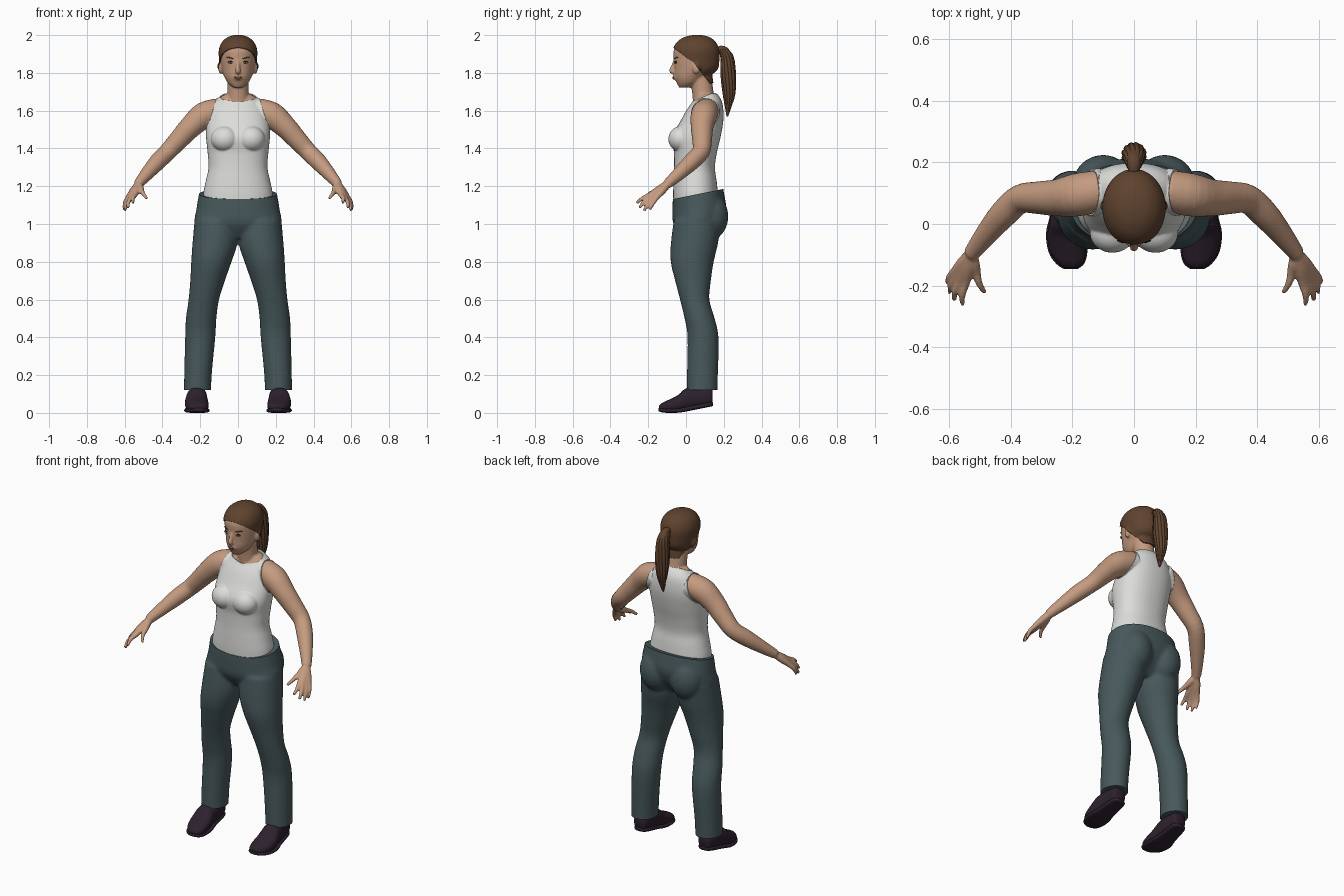
import bpy, bmesh, math, random
from mathutils import Vector, Matrix
from mathutils.bvhtree import BVHTree

cube = bpy.data.objects.get("Cube")
if cube:
    bpy.data.objects.remove(cube, do_unlink=True)
random.seed(4)
X, Y, Z = Vector((1, 0, 0)), Vector((0, 1, 0)), Vector((0, 0, 1))


def material(name, r, g, b):
    m = bpy.data.materials.new(name)
    m.use_nodes = True
    m.diffuse_color = (r, g, b, 1)
    bsdf = m.node_tree.nodes["Principled BSDF"]
    bsdf.inputs["Base Color"].default_value = (r, g, b, 1)
    bsdf.inputs["Roughness"].default_value = 0.8
    return m


SKIN = material("skin", .56, .33, .215)
WHITE = material("white_cloth", .72, .72, .70)
TEAL = material("grey_teal_cloth", .063, .098, .105)
BROWN = material("brown_hair", .115, .056, .028)
LEATHER = material("dark_plum_leather", .026, .015, .026)
LIP = material("lip", .36, .15, .115)
DARK = material("lash_dark", .02, .012, .01)
EYE = material("eye_white", .6, .56, .52)


def smooth_path(pts, steps=4):
    # Catmull-Rom through points that also carry their radii
    n, out = len(pts), []
    for i in range(n - 1):
        p = [pts[max(0, min(n - 1, i + k))] for k in (-1, 0, 1, 2)]
        for s in range(steps):
            t = s / steps
            out.append([b + .5 * t * (c - a + t * (2 * a - 5 * b + 4 * c - d + t * (3 * (b - c) + d - a)))
                        for a, b, c, d in zip(*p)])
    return out + [list(pts[-1])]


def loft(bm, pts, axis=None, ref=X, seg=28, power=1, side=1):
    # rings of (x, y, z, radius, radius) joined into a closed tube
    pts = smooth_path([(p[0] * side, p[1], p[2], p[3], p[-1]) for p in pts])
    rings = []
    for i, (x, y, z, ru, rv) in enumerate(pts):
        a, b = pts[max(i - 1, 0)], pts[min(i + 1, len(pts) - 1)]
        t = axis or (Vector(b[:3]) - Vector(a[:3])).normalized()
        u = (ref - t * ref.dot(t)).normalized()
        v = t.cross(u)
        ring = []
        for k in range(seg):
            w = 2 * math.pi * k / seg
            c, s = math.cos(w), math.sin(w)
            c = math.copysign(abs(c) ** power, c)
            s = math.copysign(abs(s) ** power, s)
            ring.append(bm.verts.new(Vector((x, y, z)) + u * c * ru + v * s * rv))
        rings.append(ring)
    for r, q in zip(rings, rings[1:]):
        for k in range(seg):
            bm.faces.new((r[k], r[(k + 1) % seg], q[(k + 1) % seg], q[k]))
    bm.faces.new(rings[0][::-1])
    bm.faces.new(rings[-1])


def blob(bm, loc, size):
    bmesh.ops.create_uvsphere(bm, u_segments=20, v_segments=12, radius=1,
                              matrix=Matrix.Translation(loc) @ Matrix.Diagonal((*size, 1)))


def finish(bm, name, mat):
    bmesh.ops.recalc_face_normals(bm, faces=bm.faces)
    me = bpy.data.meshes.new(name)
    bm.to_mesh(me)
    bm.free()
    me.materials.clear()
    me.materials.append(mat)
    me.shade_smooth()
    ob = bpy.data.objects.new(name, me)
    bpy.context.collection.objects.link(ob)
    return ob


def fuse(bm, name, mat, voxel, rounds):
    # merge overlapping volumes into one smooth skin
    ob = finish(bm, name, mat)
    mod = ob.modifiers.new("fuse", 'REMESH')
    mod.mode, mod.voxel_size = 'VOXEL', voxel
    mod = ob.modifiers.new("relax", 'SMOOTH')
    mod.factor, mod.iterations = .5, rounds
    deps = bpy.context.evaluated_depsgraph_get()
    me = bpy.data.meshes.new_from_object(ob.evaluated_get(deps))
    ob.modifiers.clear()
    ob.data = me
    me.materials.clear()
    me.materials.append(mat)
    me.shade_smooth()
    return ob


def garment(source, name, mat, planes, keep, thick):
    # shell lifted off the skin, trimmed along clean planes
    bm = bmesh.new()
    bm.from_mesh(source.data)
    for co, no in planes:
        bmesh.ops.bisect_plane(bm, geom=bm.verts[:] + bm.edges[:] + bm.faces[:], plane_co=co, plane_no=no)
    sides = [(Vector(co), Vector(no)) for co, no in planes]
    drop = [f for f in bm.faces
            if not keep([(f.calc_center_median() - c).dot(n) > 0 for c, n in sides])]
    bmesh.ops.delete(bm, geom=drop, context='FACES')
    ob = finish(bm, name, mat)
    mod = ob.modifiers.new("thickness", 'SOLIDIFY')
    mod.thickness, mod.offset = thick, 1
    return ob


# body: torso, neck, head, arms and hands
bm = bmesh.new()
torso = [(1.08, .05, .18, .11), (1.16, .05, .178, .112), (1.23, .048, .164, .108), (1.3, .045, .15, .102),
         (1.38, .05, .155, .108), (1.46, .055, .163, .122), (1.54, .083, .16, .108),
         (1.6, .1, .145, .092), (1.65, .113, .115, .07), (1.685, .11, .075, .052)]
loft(bm, [(0, y, z, rx, ry) for z, y, rx, ry in torso], axis=Z, power=.9, seg=40)
loft(bm, [(0, .1, 1.6, .06), (0, .09, 1.69, .057), (0, .075, 1.8, .057)], axis=Z)
head = [(1.722, -.006, .026, .03), (1.745, .01, .053, .058), (1.78, .025, .073, .085), (1.82, .05, .087, .112),
        (1.87, .053, .094, .118), (1.92, .053, .096, .118), (1.96, .055, .08, .098),
        (1.985, .058, .05, .062), (1.995, .06, .015, .02)]
loft(bm, [(0, y, z, rx, ry) for z, y, rx, ry in head], axis=Z, seg=40)
loft(bm, [(0, -.056, 1.875, .008), (0, -.068, 1.84, .009), (0, -.076, 1.812, .014), (0, -.06, 1.8, .012)])
blob(bm, (0, -.052, 1.775), (.026, .016, .016))
arm = [(.1, .11, 1.6, .066), (.18, .095, 1.575, .07), (.25, .085, 1.515, .06), (.31, .085, 1.45, .053),
       (.37, .08, 1.385, .047), (.425, .03, 1.33, .045), (.48, -.035, 1.268, .036), (.528, -.098, 1.212, .026)]
fingers = [((.545, -.19, 1.155), (.555, -.262, 1.11)), ((.56, -.185, 1.15), (.583, -.247, 1.085)),
           ((.572, -.17, 1.143), (.597, -.222, 1.07)), ((.58, -.152, 1.143), (.604, -.192, 1.076)),
           ((.51, -.16, 1.175), (.483, -.222, 1.135))]
wrist = Vector((.528, -.098, 1.21))
for s in (1, -1):
    blob(bm, (s * .07, -.028, 1.45), (.068, .06, .062))
    blob(bm, (s * .092, .055, 1.825), (.012, .02, .032))
    loft(bm, arm, ref=Y, side=s)
    for knuckle, tip in fingers:
        k, t = Vector(knuckle), Vector(tip)
        mid = k.lerp(t, .55) + Vector((.006, 0, .006))
        loft(bm, [(*wrist, .02), (*wrist.lerp(k, .5), .02), (*k, .0145), (*mid, .0115), (*t, .008)],
             ref=Y, seg=14, side=s)
body = fuse(bm, "body", SKIN, .006, 4)

# sleeveless top with tilted collar and slanted armholes
garment(body, "tank_top", WHITE,
        [((0, .02, 1.638), (0, .39, -.92)), ((0, 0, 1.1), (0, 0, 1)),
         ((.105, 0, 1.69), (-.22, 0, -.07)), ((-.105, 0, 1.69), (.22, 0, -.07))], all, .006)

# hair cap: front hairline, nape line, lower limit
garment(body, "hair", BROWN,
        [((0, -.07, 1.938), (0, .74, 1)), ((0, .045, 1.85), (0, 1.3, 1)), ((0, 0, 1.745), (0, 0, 1))],
        lambda t: (t[0] or t[1]) and t[2], .006)

# ponytail: a core wrapped in loose strands
bm = bmesh.new()
tail = [(0, .16, 1.915, .018), (0, .195, 1.922, .022), (0, .218, 1.88, .03), (0, .224, 1.78, .035),
        (0, .227, 1.68, .028), (0, .222, 1.61, .014), (0, .218, 1.57, .004)]
loft(bm, tail)
for i in range(12):
    a = i * math.pi / 6
    cut = random.uniform(0, .035)
    loft(bm, [(x + math.cos(a + .15 * n) * r * .85, y + math.sin(a + .15 * n) * r * .85,
               z + cut * n / 6, r * .32 + .001)
              for n, (x, y, z, r) in enumerate(tail[1:])], seg=8)
finish(bm, "ponytail", BROWN)

# trousers: pelvis and two legs, cut flat at hem and waist
bm = bmesh.new()
pelvis = [(.925, .05, .13, .07), (1.0, .058, .225, .125), (1.08, .07, .22, .142),
          (1.16, .067, .207, .135), (1.25, .06, .192, .125)]
loft(bm, [(0, y, z, rx, ry) for z, y, rx, ry in pelvis], axis=Z, seg=40, power=.92)
leg = [(.215, .085, .06, .072, .082), (.212, .087, .2, .073, .082), (.2, .09, .4, .08, .082),
       (.195, .072, .5, .081, .08), (.181, .046, .6, .081, .078), (.161, .037, .7, .092, .095),
       (.141, .033, .8, .107, .114), (.122, .045, .9, .119, .125), (.115, .06, 1.02, .115, .125)]
for s in (1, -1):
    loft(bm, leg, axis=Z, side=s)
    blob(bm, (s * .1, .125, 1.04), (.1, .1, .125))
trousers = fuse(bm, "trousers", TEAL, .009, 6)
bm = bmesh.new()
bm.from_mesh(trousers.data)
for co, no in (((0, 0, .12), -Z), ((0, -.07, 1.132), Vector((0, -.2, 1)))):
    cut = bmesh.ops.bisect_plane(bm, geom=bm.verts[:] + bm.edges[:] + bm.faces[:],
                                 plane_co=co, plane_no=no, clear_outer=True)
    rim = [e for e in cut["geom_cut"] if isinstance(e, bmesh.types.BMEdge)]
    for f in bmesh.ops.holes_fill(bm, edges=rim, sides=0)["faces"]:
        f.smooth = False
        for e in f.edges:
            e.smooth = False
bm.to_mesh(trousers.data)
bm.free()

# shoes: upper and welted sole
upper = [(.215, .14, .085, .03, .04), (.215, .125, .085, .042, .05), (.216, .06, .08, .051, .058),
         (.219, 0, .07, .056, .06), (.219, -.04, .05, .062, .046), (.214, -.09, .036, .058, .034),
         (.207, -.125, .03, .042, .024), (.205, -.142, .028, .02, .012)]
sole = [(.215, .142, .046, .025, .01), (.215, .12, .044, .044, .013), (.218, .03, .026, .054, .013),
        (.219, -.03, .014, .066, .012), (.214, -.09, .012, .063, .012), (.207, -.128, .014, .046, .011),
        (.205, -.146, .017, .022, .008)]
for name, s in (("left_shoe", 1), ("right_shoe", -1)):
    bm = bmesh.new()
    loft(bm, upper, axis=Y, side=s, power=.85)
    loft(bm, sole, axis=Y, side=s, power=.6)
    finish(bm, name, LEATHER)

# face details seated on the skin
tree = BVHTree.FromPolygons([v.co for v in body.data.vertices], [p.vertices[:] for p in body.data.polygons])


def on_face(x, z, lift=0):
    hit = tree.ray_cast(Vector((x, -1, z)), Y)[0]
    return Vector((x, hit.y - lift, z))


def detail(name, mat, spots):
    bm = bmesh.new()
    for x, z, lift, size in spots:
        for s in ((1, -1) if x else (1,)):
            blob(bm, on_face(s * x, z, lift), size)
    finish(bm, name, mat)


detail("lashes", DARK, [(.038, 1.857, 0, (.017, .005, .007))])
detail("eyes", EYE, [(.038, 1.855, .002, (.013, .005, .005))])
detail("irises", DARK, [(.038, 1.855, .005, (.005, .004, .005))])
detail("eyebrows", BROWN, [(.03 + .008 * i, 1.877 + .002 * min(i, 2), 0, (.008, .003, .003)) for i in range(4)])
detail("lips", LIP, [(0, 1.777, 0, (.022, .005, .005)), (0, 1.77, 0, (.017, .005, .005))])
